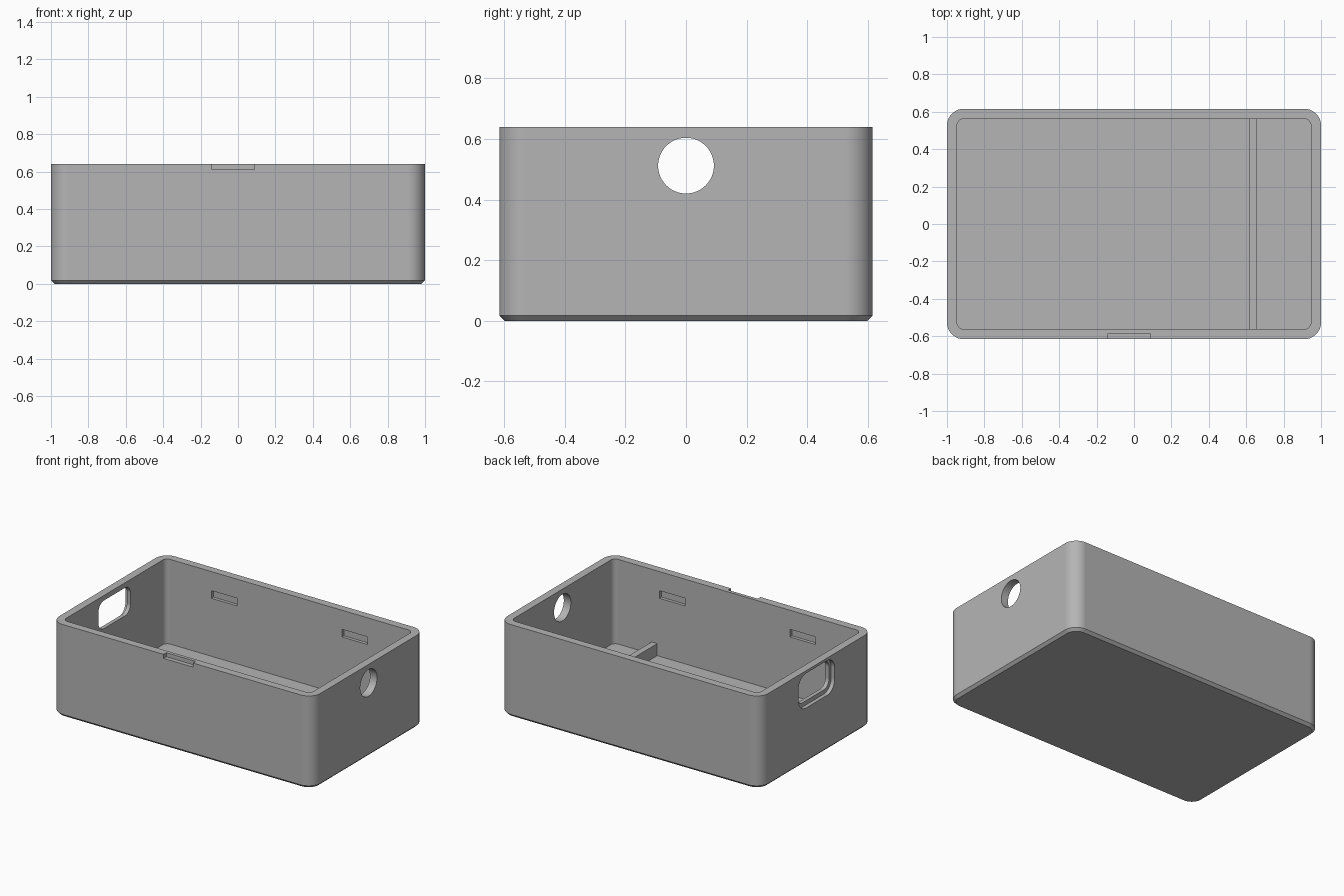
import bpy, bmesh, math
from mathutils import Vector

if "Cube" in bpy.data.objects:
    bpy.data.objects.remove(bpy.data.objects["Cube"], do_unlink=True)

HX, HY, H = 1.0, 0.616, 0.64      # outer half sizes and height
WALL = 0.054
IX, IY = HX - WALL, HY - WALL     # inner half sizes

grey = bpy.data.materials.new("plain grey")
grey.use_nodes = True
grey.diffuse_color = (0.46, 0.46, 0.46, 1)
grey.node_tree.nodes["Principled BSDF"].inputs["Base Color"].default_value = grey.diffuse_color


def rounded_rect(a, b, r, steps=14):
    """Outline of a rounded rectangle with half sizes a, b."""
    points = []
    for k, (sx, sy) in enumerate(((1, 1), (-1, 1), (-1, -1), (1, -1))):
        for i in range(steps + 1):
            t = (k + i / steps) * math.pi / 2
            points.append((sx * (a - r) + r * math.cos(t), sy * (b - r) + r * math.sin(t)))
    return points


def circle(r, steps=64):
    return [(r * math.cos(2 * math.pi * i / steps), r * math.sin(2 * math.pi * i / steps))
            for i in range(steps)]


def loft(name, sections, place):
    """Solid through (outline, depth) sections; place maps (u, v, depth) to a position."""
    bm = bmesh.new()
    rings = [[bm.verts.new(place(u, v, d)) for u, v in outline] for outline, d in sections]
    for low, high in zip(rings, rings[1:]):
        for i in range(len(low)):
            j = (i + 1) % len(low)
            bm.faces.new((low[i], low[j], high[j], high[i]))
    bm.faces.new(rings[0][::-1])
    bm.faces.new(rings[-1])
    bmesh.ops.recalc_face_normals(bm, faces=bm.faces)
    return finish(name, bm)


def block(name, low, high):
    """Axis-aligned box between two corners."""
    bm = bmesh.new()
    bmesh.ops.create_cube(bm, size=1)
    low, high = Vector(low), Vector(high)
    bmesh.ops.scale(bm, vec=high - low, verts=bm.verts)
    bmesh.ops.translate(bm, vec=(low + high) / 2, verts=bm.verts)
    return finish(name, bm)


def finish(name, bm):
    mesh = bpy.data.meshes.new(name)
    bm.to_mesh(mesh)
    bm.free()
    mesh.materials.append(grey)
    obj = bpy.data.objects.new(name, mesh)
    bpy.context.collection.objects.link(obj)
    return obj


def cut(body, cutter):
    """Subtract the cutter and remove it."""
    bpy.context.view_layer.objects.active = body
    mod = body.modifiers.new("cut", 'BOOLEAN')
    mod.operation, mod.solver, mod.object = 'DIFFERENCE', 'EXACT', cutter
    bpy.ops.object.modifier_apply(modifier=mod.name)
    bpy.data.objects.remove(cutter, do_unlink=True)


def upright(u, v, d):
    return (u, v, d)


def end_wall(z):
    return lambda u, v, d: (d, u, z + v)


# Outer shell with chamfered bottom edge
outline = rounded_rect(HX, HY, 0.09)
box = loft("box", [(rounded_rect(HX - 0.018, HY - 0.018, 0.072), 0),
                   (outline, 0.018), (outline, H)], upright)

# Main cavity
inner = rounded_rect(IX, IY, 0.036)
cut(box, loft("cavity", [(inner, WALL), (inner, H + 0.1)], upright))

# Round cable hole in the left end
ring = circle(0.092)
cut(box, loft("round_hole", [(ring, 0.9), (ring, 1.1)], end_wall(0.512)))

# Rounded socket opening in the right end, with a wider outer recess
opening = rounded_rect(0.175, 0.097, 0.06)
recess = rounded_rect(0.198, 0.12, 0.083)
cut(box, loft("socket_opening", [(opening, -1.1), (opening, -0.9)], end_wall(0.508)))
cut(box, loft("socket_recess", [(recess, -1.1), (recess, -0.973)], end_wall(0.502)))

# Four lid clip pockets inside the long walls
for side in (-1, 1):
    for x in (-0.5, 0.5):
        ys = sorted((side * (IY - 0.05), side * (IY + 0.022)))
        cut(box, block("clip_pocket", (x - 0.098, ys[0], 0.455), (x + 0.098, ys[1], 0.508)))

# Pry notch on the front rim
cut(box, block("pry_notch", (-0.139, -HY - 0.1, 0.612), (0.087, -HY + 0.03, H + 0.1)))

# Low divider rib across the floor
block("divider_rib", (0.614, -IY - 0.01, WALL - 0.01), (0.657, IY + 0.01, 0.137))

# Smooth rounded corners, sharp edges kept
bpy.ops.object.select_all(action='DESELECT')
box.select_set(True)
bpy.context.view_layer.objects.active = box
bpy.ops.object.shade_smooth_by_angle(angle=math.radians(30))
weighted = box.modifiers.new("weighted normals", 'WEIGHTED_NORMAL')
weighted.keep_sharp = True
